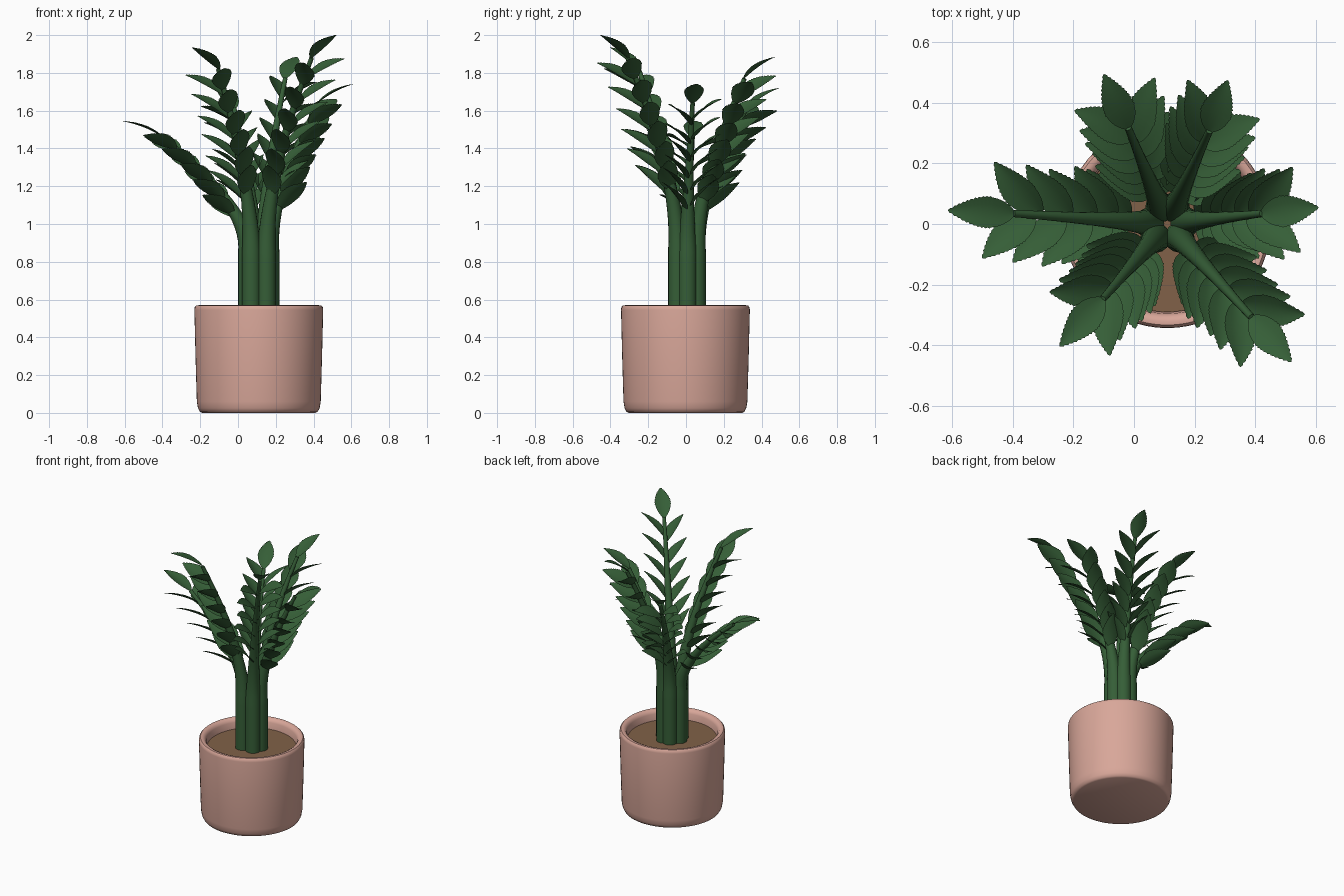
import bpy, bmesh, math, random
from mathutils import Vector

if "Cube" in bpy.data.objects:
    bpy.data.objects.remove(bpy.data.objects["Cube"])

random.seed(4)
CX, UP = 0.11, Vector((0, 0, 1))


def material(name, rgb):
    m = bpy.data.materials.new(name)
    m.diffuse_color = (*rgb, 1)
    m.use_nodes = True
    m.node_tree.nodes["Principled BSDF"].inputs["Base Color"].default_value = m.diffuse_color
    return m


PINK = material("pink clay", (0.69, 0.385, 0.32))
SOIL = material("brown soil", (0.22, 0.12, 0.065))
GREEN = material("plant green", (0.036, 0.112, 0.038))


def finish(bm, name, mat, angle=40):
    me = bpy.data.meshes.new(name)
    bm.to_mesh(me)
    bm.free()
    me.materials.append(mat)
    ob = bpy.data.objects.new(name, me)
    bpy.context.collection.objects.link(ob)
    bpy.ops.object.select_all(action='DESELECT')
    ob.select_set(True)
    bpy.context.view_layer.objects.active = ob
    bpy.ops.object.shade_smooth_by_angle(angle=math.radians(angle))
    return ob


def lathe(name, profile, mat, n=64):
    bm = bmesh.new()
    rings = []
    for r, z in profile:
        rings.append([bm.verts.new((CX + r * math.cos(2 * math.pi * i / n),
                                    -0.003 + r * math.sin(2 * math.pi * i / n), z))
                      for i in range(n)])
    for a, b in zip(rings, rings[1:]):
        for i in range(n):
            j = (i + 1) % n
            bm.faces.new((a[i], a[j], b[j], b[i]))
    bm.faces.new(rings[0][::-1])
    bm.faces.new(rings[-1])
    return finish(bm, name, mat)


# pot with rounded lip, and soil disc
lathe("pot", [(0.30, 0), (0.312, 0.006), (0.322, 0.025), (0.328, 0.06), (0.335, 0.3),
              (0.341, 0.545), (0.339, 0.56), (0.331, 0.569), (0.318, 0.57), (0.303, 0.563),
              (0.293, 0.545), (0.288, 0.48)], PINK)
lathe("soil", [(0.288, 0.485), (0.288, 0.5)], SOIL)


def stem_path(foot, bend, end, t):
    """Upright lower part, then a curve leaning outwards."""
    knee = Vector((foot.x, foot.y, 0.85))
    if t < 0.4:
        return foot.lerp(knee, t / 0.4), UP.copy()
    u = (t - 0.4) / 0.6
    pos = knee * (1 - u) ** 2 + bend * 2 * u * (1 - u) + end * u * u
    tan = ((bend - knee) * (1 - u) + (end - bend) * u).normalized()
    return pos, tan


def stem_radius(t):
    return 0.05 if t < 0.4 else 0.012 + 0.038 * ((1 - t) / 0.6) ** 1.3


def build_stem(name, pts, side):
    bm = bmesh.new()
    prev, n, steps = None, 16, 25
    for k in range(steps + 1):
        t = k / steps
        c, tan = stem_path(*pts, t)
        b, r = side.cross(tan), stem_radius(t)
        ring = [bm.verts.new(c + r * (side * math.cos(2 * math.pi * i / n) +
                                      b * math.sin(2 * math.pi * i / n))) for i in range(n)]
        if prev:
            for i in range(n):
                j = (i + 1) % n
                bm.faces.new((prev[i], ring[i], ring[j], prev[j]))
        prev = ring
    bm.faces.new(prev)
    bmesh.ops.recalc_face_normals(bm, faces=bm.faces)
    finish(bm, name, GREEN)


def add_leaf(bm, base, d, normal, length, width):
    """Ovate, finely toothed, gently arched leaf folded along its midrib."""
    across = normal.cross(d).normalized()
    rows, n = [], 36
    for k in range(n + 1):
        u = k / n
        w = width / 2 * math.sin(math.pi * u ** 0.85) ** 0.9 if 0 < u < 1 else 0.001
        if k % 2 and u > 0.4:
            w += 0.004
        mid = base + d * length * u + normal * 0.05 * length * (4 * u * (1 - u))
        lift = normal * w * 0.22
        rows.append([bm.verts.new(p) for p in
                     (mid + across * w + lift, mid + across * w * 0.5 + lift * 0.3, mid,
                      mid - across * w * 0.5 + lift * 0.3, mid - across * w + lift)])
    for a, b in zip(rows, rows[1:]):
        for i in range(4):
            bm.faces.new((a[i], a[i + 1], b[i + 1], b[i]))


# name, stem end, leaf tip, height of the bend, leaf pairs, leaf tilt low and high
STEMS = [("left", (-0.40, 0.035, 1.46), (-0.615, 0.045, 1.545), 1.10, 5, 29, 19),
         ("right", (0.425, 0.035, 1.64), (0.61, 0.055, 1.74), 1.14, 6, 40, 26),
         ("back_left", (-0.02, 0.32, 1.61), (-0.10, 0.495, 1.72), 1.14, 6, 40, 26),
         ("back_right", (0.25, 0.31, 1.77), (0.31, 0.475, 1.885), 1.2, 6, 40, 27),
         ("front_left", (-0.105, -0.25, 1.82), (-0.245, -0.405, 1.935), 1.22, 6, 40, 27),
         ("front_right", (0.39, -0.31, 1.88), (0.52, -0.455, 2.0), 1.26, 6, 40, 27)]

for name, end, tip, bend, pairs, low, high in STEMS:
    end, tip = Vector(end), Vector(tip)
    out = Vector((end.x - CX, end.y, 0)).normalized()
    side = UP.cross(out)
    foot = Vector((CX, 0, 0)) + out * 0.06
    pts = (foot + UP * 0.49, foot + UP * bend, end)
    build_stem(name + "_stem", pts, side)

    bm = bmesh.new()
    # terminal leaf
    d = tip - end
    dn = d.normalized()
    add_leaf(bm, end - dn * 0.01, dn, (UP - dn * dn.z).normalized(), d.length + 0.01, 0.1)
    # paired side leaves, rolled to face the stem, flatter towards the top
    for k in range(pairs):
        for s in (-1, 1):
            f = k / (pairs - 1)
            t = 0.61 + 0.325 * f + 0.008 * s
            c, tan = stem_path(*pts, t)
            yaw = math.radians(46 - 5 * f + random.uniform(-3, 3)) * s
            tilt = math.radians(low + (high - low) * f + random.uniform(-3, 3))
            flat = out * math.cos(yaw) + side * math.sin(yaw)
            d = flat * math.cos(tilt) + UP * math.sin(tilt)
            nrm = UP - side * s * 0.65
            nrm = (nrm - d * nrm.dot(d)).normalized()
            add_leaf(bm, c + flat * stem_radius(t) * 0.5, d, nrm,
                     random.uniform(0.235, 0.25), 0.11)
    finish(bm, name + "_leaves", GREEN, 60)
